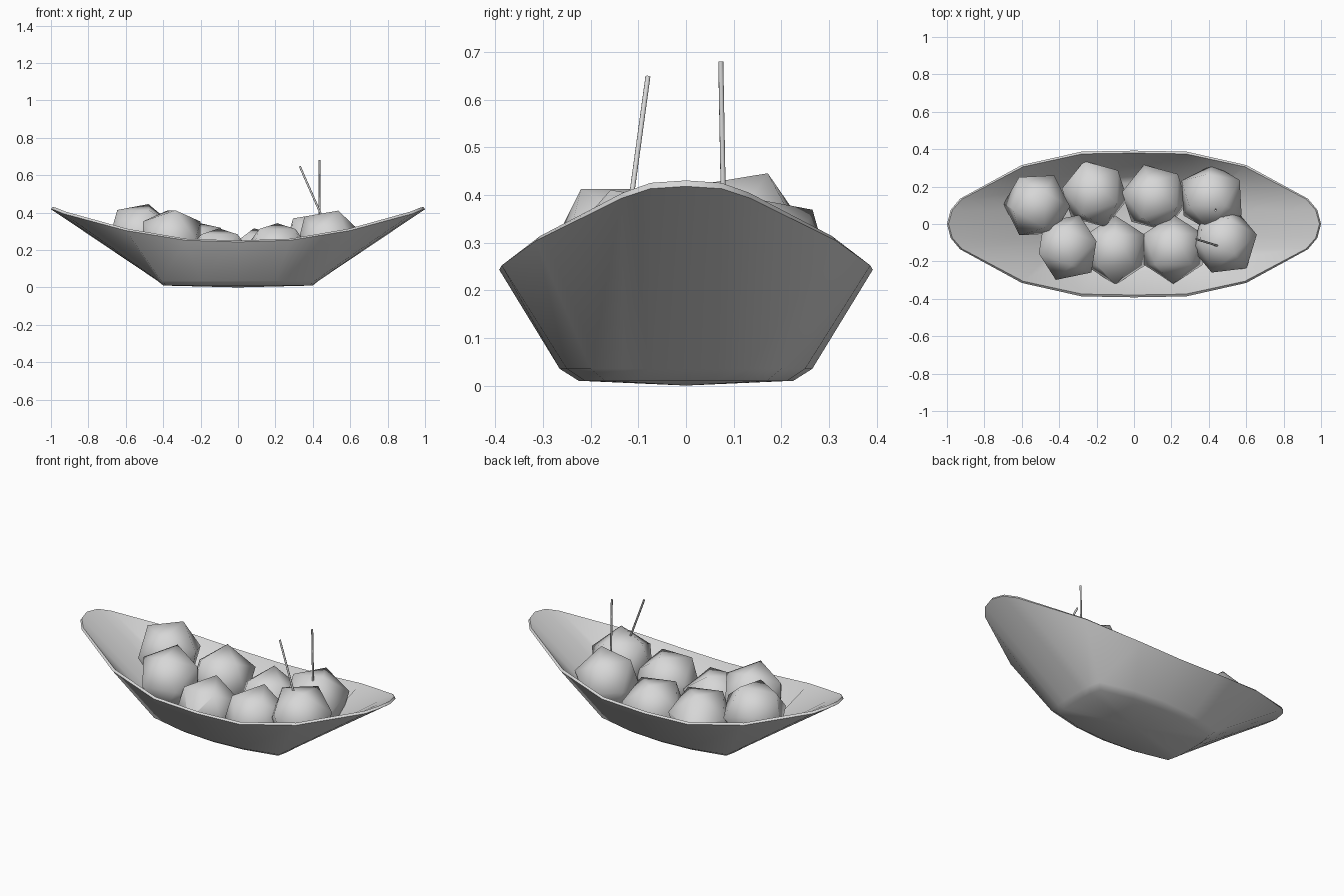
import bpy
import bmesh
from math import radians
from mathutils import Matrix, Vector

cube = bpy.data.objects.get("Cube")
if cube:
    bpy.data.objects.remove(cube, do_unlink=True)

# One plain grey for every part
SHADE = (0.68, 0.68, 0.68, 1)
grey = bpy.data.materials.new("plain_grey")
grey.use_nodes = True
grey.diffuse_color = SHADE
grey.node_tree.nodes["Principled BSDF"].inputs["Base Color"].default_value = SHADE


def activate(obj):
    bpy.ops.object.select_all(action="DESELECT")
    obj.select_set(True)
    bpy.context.view_layer.objects.active = obj


def finish(obj, name):
    """Name, colour and smooth a part."""
    obj.name = name
    obj.data.materials.clear()
    obj.data.materials.append(grey)
    activate(obj)
    bpy.ops.object.shade_smooth_by_angle(angle=radians(50))


def full_ring(quarter):
    """Mirror a quarter outline, from the +x tip to the +y side, into a loop."""
    half = quarter + [(-x, y, z) for x, y, z in reversed(quarter[:-1])]
    return half + [(x, -y, z) for x, y, z in reversed(half[1:-1])]


def loft(name, quarters, capped):
    """Skin the mirrored outlines from a shallow floor upwards."""
    bm = bmesh.new()
    rings = [[bm.verts.new(p) for p in full_ring(q)] for q in quarters]
    centre = bm.verts.new((0, 0, 0))
    count = len(rings[0])
    for i in range(count):
        j = (i + 1) % count
        bm.faces.new((centre, rings[0][j], rings[0][i]))
        for low, high in zip(rings, rings[1:]):
            bm.faces.new((low[i], low[j], high[j], high[i]))
    if capped:
        bm.faces.new(rings[-1])
    mesh = bpy.data.meshes.new(name)
    bm.to_mesh(mesh)
    bm.free()
    obj = bpy.data.objects.new(name, mesh)
    bpy.context.collection.objects.link(obj)
    return obj


# Boat-shaped dish: floor, chamfer and flared wall up to a curved rim
rim = [(1, 0, .418), (.98, .075, .413), (.93, .135, .393),
       (.6, .315, .304), (.28, .387, .252), (0, .392, .243)]
base = [(.43, 0, .035), (.43, .07, .035), (.425, .13, .035),
        (.41, .2, .035), (.2, .25, .035), (0, .265, .035)]
floor = [(x * .93, y * .85, .01) for x, y, z in base]
dish = loft("dish", (floor, base, rim), False)
activate(dish)
wall = dish.modifiers.new("wall", "SOLIDIFY")
wall.thickness = 0.015
wall.offset = -1
bpy.ops.object.modifier_apply(modifier=wall.name)
finish(dish, "dish")

# Helper volume that trims the balls where they rest inside the wall
above = [(x, y, 1) for x, y, z in rim]
trimmer = loft("ball_trimmer", (floor, base, rim, above), True)
trimmer.location.z = 0.008
trimmer.hide_render = True
trimmer.hide_viewport = True

# Two rows of faceted balls: position, heading of the sideways pole, roll
balls = [(-.52, .10, .28, 60, 180), (-.21, .16, .185, 108, 180),
         (.11, .14, .15, 108, 180), (.415, .14, .235, 330, 180),
         (-.355, -.125, .255, 250, 162), (-.10, -.14, .15, 90, 180),
         (.21, -.135, .178, 90, 180), (.483, -.095, .245, 310, 180)]
for n, (x, y, z, heading, roll) in enumerate(balls):
    turn = (Matrix.Rotation(radians(heading), 3, "Z")
            @ Matrix.Rotation(radians(90), 3, "Y")
            @ Matrix.Rotation(radians(roll), 3, "Z"))
    bpy.ops.mesh.primitive_ico_sphere_add(
        subdivisions=1, radius=0.185, location=(x, y, z), rotation=turn.to_euler())
    ball = bpy.context.object
    trim = ball.modifiers.new("trim", "BOOLEAN")
    trim.operation = "INTERSECT"
    trim.object = trimmer
    bpy.ops.object.modifier_apply(modifier=trim.name)
    finish(ball, f"ball_{n + 1}")
bpy.data.objects.remove(trimmer, do_unlink=True)


# Two thin picks stuck into the last ball of each row
def pick(name, start, end):
    start, end = Vector(start), Vector(end)
    axis = end - start
    bpy.ops.mesh.primitive_cylinder_add(
        vertices=8, radius=0.0055, depth=axis.length, location=(start + end) / 2)
    obj = bpy.context.object
    obj.rotation_euler = axis.to_track_quat("Z", "Y").to_euler()
    finish(obj, name)


pick("back_pick", (.437, .08, .3), (.435, .073, .68))
pick("front_pick", (.475, -.125, .32), (.33, -.08, .648))
